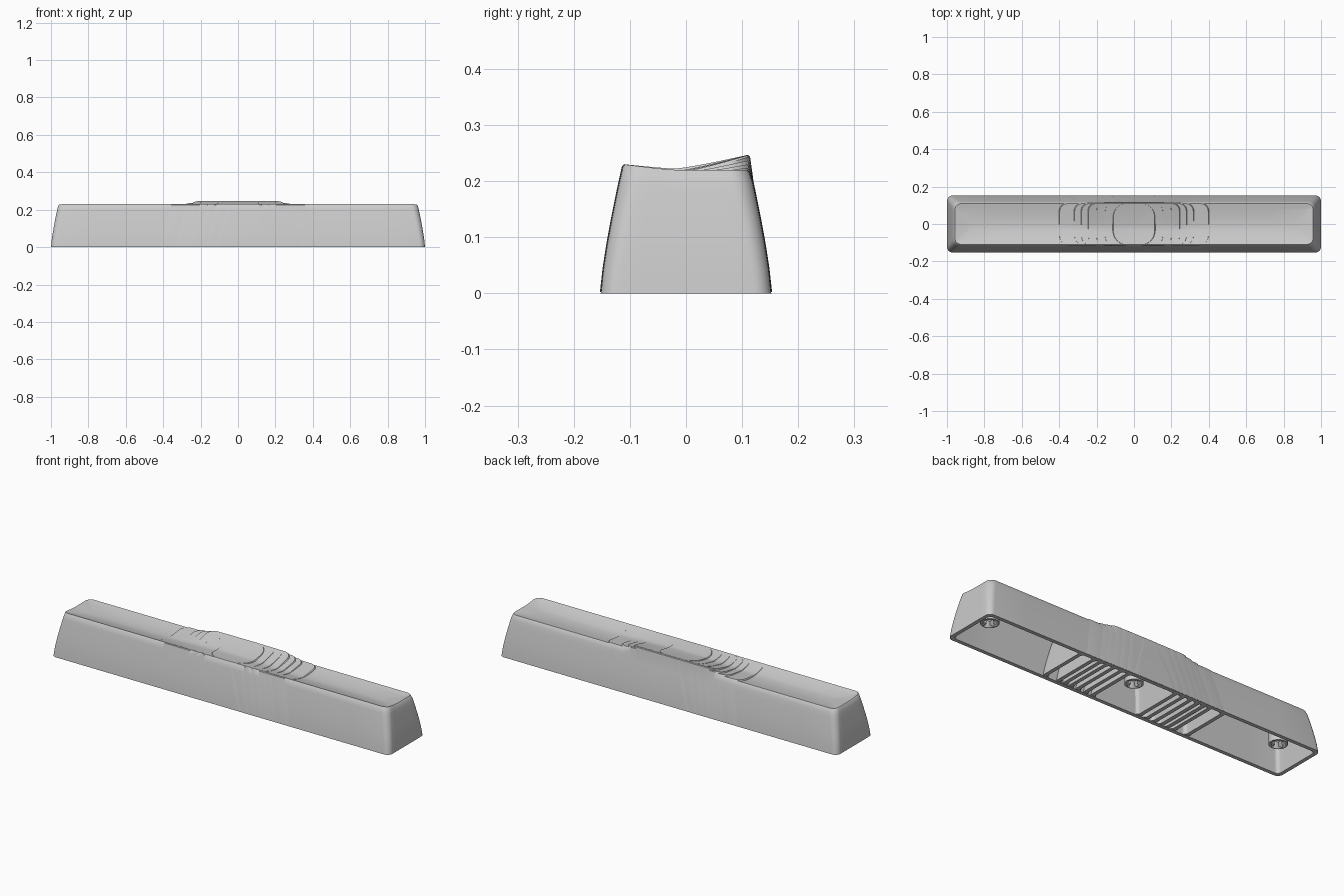
import bpy, bmesh, math

if "Cube" in bpy.data.objects:
    bpy.data.objects.remove(bpy.data.objects["Cube"])


def outline(hx, hy, r, n_long=10, n_short=8, n_corner=6):
    """Rounded rectangle, always with the same number of points."""
    r = max(r, 0.0)
    pts = []
    corners = [(1, 1, 0), (-1, 1, 90), (-1, -1, 180), (1, -1, 270)]
    arcs = []
    for sx, sy, a0 in corners:
        arcs.append([(sx * (hx - r) + r * math.cos(math.radians(a0 + 90 * k / n_corner)),
                      sy * (hy - r) + r * math.sin(math.radians(a0 + 90 * k / n_corner)))
                     for k in range(n_corner + 1)])
    for i, arc in enumerate(arcs):
        pts += arc
        a, b = arc[-1], arcs[(i + 1) % 4][0]
        n = n_long if i % 2 == 0 else n_short
        pts += [(a[0] + (b[0] - a[0]) * k / n, a[1] + (b[1] - a[1]) * k / n) for k in range(1, n)]
    return pts


def finish(name, bm):
    bmesh.ops.recalc_face_normals(bm, faces=bm.faces)
    me = bpy.data.meshes.new(name)
    bm.to_mesh(me)
    bm.free()
    ob = bpy.data.objects.new(name, me)
    bpy.context.collection.objects.link(ob)
    bpy.ops.object.select_all(action='DESELECT')
    ob.select_set(True)
    bpy.context.view_layer.objects.active = ob
    bpy.ops.object.shade_smooth_by_angle(angle=math.radians(35))
    return ob


def shell(name, bx, by, front, mid, back, dish, z0=0.0, wall=0.02, ceiling=0.19, top_r=0.035):
    """Hollow tapered cap whose top dips from its front and back edges."""
    tx, ty = bx - 0.04, by - 0.04
    dmax = min(tx, ty)

    def top(y):
        if y < -0.02:
            return mid + (front - mid) * ((-0.02 - y) / (ty - 0.02)) ** 1.2
        return mid + (back - mid) * ((y + 0.02) / (ty + 0.02)) ** 1.2

    def taper(z):
        return 0.04 * (z / 0.23) ** 1.3

    rings = []
    for z in (ceiling, z0):                      # inside of the walls
        d = taper(z) + wall
        rings.append([(x, y, z) for x, y in outline(bx - d, by - d, 0.02)])
    for u in (0, 0.2, 0.4, 0.6, 0.8, 0.92):      # outside of the walls
        z = z0 + (0.215 - z0) * u
        d = taper(z)
        rings.append([(x, y, z) for x, y in outline(bx - d, by - d, 0.03 + (top_r - 0.03) * u)])
    rings.append([(x, y, top(y) - 0.004) for x, y in outline(tx + 0.0007, ty + 0.0007, top_r)])
    steps = 10
    for k in range(steps + 1):                   # dished top
        d = 0.003 + (dmax - 0.003) * k / steps
        drop = dish * math.sin(math.pi / 2 * k / steps)
        rings.append([(x, y, top(y) - drop) for x, y in outline(tx - d, ty - d, top_r - d)])

    bm = bmesh.new()
    vs = [[bm.verts.new(p) for p in ring] for ring in rings]
    bm.faces.new(vs[0])
    n = len(vs[0])
    for a, b in zip(vs, vs[1:]):
        for i in range(n):
            j = (i + 1) % n
            bm.faces.new((a[i], a[j], b[j], b[i]))
    bmesh.ops.remove_doubles(bm, verts=bm.verts, dist=1e-5)
    return finish(name, bm)


# long key body
shell("key_body", 1.0, 0.152, 0.23, 0.22, 0.22, 0.013)

# nested stepped caps climbing to the middle
widths = [0.40, 0.32, 0.283, 0.246, 0.203, 0.157]
backs = [0.224, 0.230, 0.237, 0.247, 0.2472, 0.2474]
for i, (w, b) in enumerate(zip(widths, backs)):
    shell(f"step_{i + 1}", w + 0.04, 0.1522 + 0.0002 * i, 0.2302, 0.2085 + 0.0018 * i, b, 0.0,
          z0=0.002, top_r=0.045)

# round scooped pad in the centre
shell("centre_pad", 0.153, 0.1535, 0.2304, 0.222, 0.2475, 0.002, z0=0.002, top_r=0.075)


def prism(name, pts, z0, z1):
    bm = bmesh.new()
    face = bm.faces.new([bm.verts.new((x, y, z0)) for x, y in pts])
    ext = bmesh.ops.extrude_face_region(bm, geom=[face])
    bmesh.ops.translate(bm, vec=(0, 0, z1 - z0),
                        verts=[v for v in ext['geom'] if isinstance(v, bmesh.types.BMVert)])
    return finish(name, bm)


# mounting stems with cross-shaped sockets
a, c = 0.033, 0.010
cross = [(a, -c), (a, c), (c, c), (c, a), (-c, a), (-c, c),
         (-a, c), (-a, -c), (-c, -c), (-c, -a), (c, -a), (c, -c)]
circle = [(0.045 * math.cos(math.tau * k / 32), 0.045 * math.sin(math.tau * k / 32)) for k in range(32)]
for label, x in (("left", -0.87), ("middle", 0.0), ("right", 0.87)):
    stem = prism(f"stem_{label}", circle, 0.06, 0.195)
    socket = prism(f"socket_cutter_{label}", cross, 0.04, 0.16)
    stem.location.x = socket.location.x = x
    socket.hide_render = True
    socket.hide_set(True)
    mod = stem.modifiers.new("socket", 'BOOLEAN')
    mod.operation = 'DIFFERENCE'
    mod.object = socket
